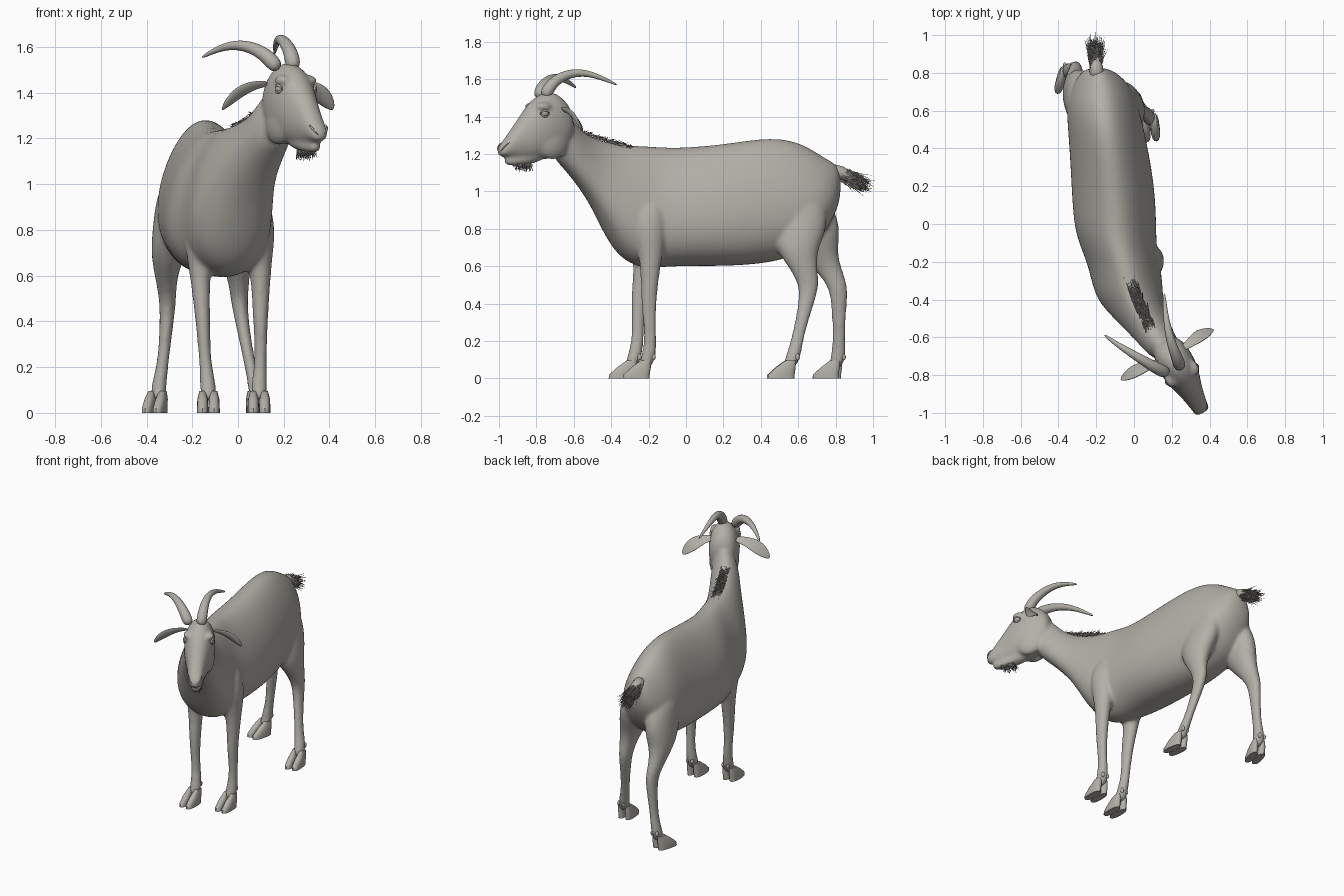
import bpy, bmesh, math, random
from mathutils import Vector, Matrix

random.seed(4)
cube = bpy.data.objects.get("Cube")
if cube:
    bpy.data.objects.remove(cube)

coat = bpy.data.materials.new("warm_grey_coat")
coat.use_nodes = True
colour = (0.45, 0.43, 0.39, 1)
coat.diffuse_color = colour
shader = next(n for n in coat.node_tree.nodes if n.type == 'BSDF_PRINCIPLED')
shader.inputs["Base Color"].default_value = colour
shader.inputs["Roughness"].default_value = 0.8


def finish(bm, name, subdivide=0, angle=None):
    """Turn a bmesh into a smooth shaded object."""
    bmesh.ops.recalc_face_normals(bm, faces=bm.faces)
    for face in bm.faces:
        face.smooth = True
    mesh = bpy.data.meshes.new(name)
    bm.to_mesh(mesh)
    bm.free()
    mesh.materials.append(coat)
    obj = bpy.data.objects.new(name, mesh)
    bpy.context.collection.objects.link(obj)
    if subdivide:
        mod = obj.modifiers.new("Subdivision", 'SUBSURF')
        mod.levels = mod.render_levels = subdivide
    if angle:
        bpy.ops.object.select_all(action='DESELECT')
        obj.select_set(True)
        bpy.context.view_layer.objects.active = obj
        bpy.ops.object.shade_smooth_by_angle(angle=math.radians(angle))
    return obj


def loft(bm, rings, seg=16, power=1.0, cup=0.0, taper=0.0):
    """Skin closed rings given as (centre, half axis a, half axis b)."""
    loops = []
    for centre, a, b in rings:
        loop = []
        for i in range(seg):
            t = math.tau * i / seg
            u, v = (math.copysign(abs(k) ** power, k) for k in (math.cos(t), math.sin(t)))
            loop.append(bm.verts.new(Vector(centre) + a * u * (1 - taper * v)
                                     + b * (v + cup * u * u)))
        loops.append(loop)
    for low, high in zip(loops, loops[1:]):
        for i in range(seg):
            j = (i + 1) % seg
            bm.faces.new((low[i], low[j], high[j], high[i]))
    bm.faces.new(loops[0])
    bm.faces.new(loops[-1])


def sweep(bm, path, widths, flat=1.0, up=(0, 0, 1), seg=12, cup=0.0):
    """Loft an ellipse along a path, squashed by flat across the up side."""
    pts = [Vector(p) for p in path]
    rings = []
    for i, p in enumerate(pts):
        tangent = (pts[min(i + 1, len(pts) - 1)] - pts[max(i - 1, 0)]).normalized()
        side = tangent.cross(Vector(up)).normalized()
        rings.append((p, side * widths[i], side.cross(tangent) * widths[i] * flat))
    loft(bm, rings, seg, cup=cup)


def blob(bm, centre, size, turn=0.0):
    matrix = (Matrix.Translation(centre) @ Matrix.Rotation(turn, 4, 'Z')
              @ Matrix.Diagonal((*size, 1)))
    bmesh.ops.create_uvsphere(bm, u_segments=16, v_segments=10, radius=1, matrix=matrix)


def hair(bm, root, direction, length, radius=0.004):
    d = Vector(direction).normalized()
    matrix = (Matrix.Translation(Vector(root) + d * length / 2)
              @ d.to_track_quat('Z', 'Y').to_matrix().to_4x4())
    bmesh.ops.create_cone(bm, cap_ends=True, segments=3, radius1=radius,
                          radius2=0.0005, depth=length, matrix=matrix)


def jitter(amount):
    return Vector([random.uniform(-amount, amount) for _ in range(3)])


# The head has its own frame: forward, sideways, height
poll = Vector((0.18, -0.66, 0))
forward = Vector((0.48, -0.88, 0)).normalized()
lateral = Vector((-forward.y, forward.x, 0))
head_turn = math.atan2(lateral.y, lateral.x)


def on_head(s, w, z):
    return poll + forward * s + lateral * w + Vector((0, 0, z))


skin = bmesh.new()

# Trunk and neck: x, middle y, backward lean, top z, bottom z, half width
trunk = [(-.195, .83, 0, 1.13, .95, .06), (-.18, .77, 0, 1.165, .82, .125),
         (-.17, .7, 0, 1.21, .72, .165), (-.165, .6, 0, 1.27, .66, .19),
         (-.14, .45, 0, 1.297, .61, .2), (-.11, .2, 0, 1.255, .595, .216),
         (-.1, -.02, 0, 1.237, .598, .214), (-.08, -.13, 0, 1.24, .59, .195),
         (-.05, -.23, .01, 1.247, .585, .185), (-.03, -.33, .01, 1.25, .63, .175),
         (0, -.41, .01, 1.262, .745, .15), (.04, -.49, .01, 1.28, .92, .12),
         (.1, -.575, .015, 1.32, 1.05, .1), (.15, -.645, .025, 1.41, 1.14, .087),
         (.19, -.7, .025, 1.46, 1.2, .07)]
rings = []
for x, y, lean, top, bottom, w in trunk:
    turn = 0.25 if y < -0.3 else 0.0
    rings.append(((x, y, (top + bottom) / 2), Vector((w, w * turn, 0)),
                  Vector((0, lean, (top - bottom) / 2))))
loft(skin, rings, seg=20, power=0.96, taper=0.27)

# Skull: distance forward, top z, bottom z, half width
skull = [(-.05, 1.43, 1.27, .06), (0, 1.5, 1.21, .09), (.07, 1.545, 1.17, .1),
         (.15, 1.52, 1.165, .098), (.21, 1.465, 1.165, .08), (.27, 1.385, 1.165, .06),
         (.33, 1.305, 1.178, .05), (.37, 1.255, 1.185, .043), (.39, 1.235, 1.195, .025)]
loft(skin, [(on_head(s, 0, (a + b) / 2), lateral * w, Vector((0, 0, (a - b) / 2)))
            for s, a, b, w in skull], power=0.93)

# Lower jaw, with a crease left below the upper lip, then brows and cheeks
sweep(skin, [on_head(.12, 0, 1.2), on_head(.22, 0, 1.175),
             on_head(.3, 0, 1.16), on_head(.355, 0, 1.162)], [.05, .045, .036, .024], .75)
for side in (-1, 1):
    blob(skin, on_head(.15, side * .068, 1.453), (.03, .045, .024), head_turn)
    blob(skin, on_head(.09, side * .05, 1.27), (.045, .1, .1), head_turn)


def leg(name, rows, yaw):
    """Loft one leg into the skin and add its cloven hoof."""
    x, y = rows[-1][:2]
    loft(skin, [((a, b, z), Vector((w, 0, 0)), Vector((0, d, 0)))
                for a, b, z, w, d in rows + [(x, y - .025, .05, .03, .036)]])
    hoof = bmesh.new()
    spin = Matrix.Rotation(yaw, 3, 'Z')
    for side in (-1, 1):
        claw = []
        for z, back, w, d in ((0, -.066, .025, .072), (.02, -.065, .025, .071),
                              (.06, -.04, .023, .052), (.095, -.015, .014, .028)):
            centre = Vector((x, y, z)) + spin @ Vector((side * .025, back, 0))
            claw.append((centre, spin @ Vector((w, 0, 0)), spin @ Vector((0, d, 0))))
        loft(hoof, claw, power=0.8)
        blob(hoof, (x + side * .018, y + .025, .115), (.01, .013, .018))
    finish(hoof, name + "_hoof", angle=40)


def stepped(rows, middle, spread, stride):
    """Mirror a leg to the other side, moving it along y as it goes down."""
    top = rows[0][2]
    return [(middle + spread * (top - z) - x, y + stride * (top - z) ** 0.85, z, w, d)
            for x, y, z, w, d in rows]


# Legs: x, y, z, half width, half depth
foreleg = [(.05, -.2, .98, .075, .11), (.075, -.2, .82, .093, .1),
           (.092, -.19, .7, .062, .075), (.1, -.19, .59, .043, .052),
           (.098, -.2, .42, .034, .043), (.1, -.195, .3, .028, .034),
           (.097, -.19, .2, .027, .033), (.092, -.2, .11, .038, .04)]
hind_leg = [(-.075, .62, 1.02, .075, .12), (-.05, .605, .82, .092, .165),
            (-.017, .59, .7, .08, .118), (.003, .622, .6, .05, .078),
            (.004, .657, .51, .039, .057), (.012, .65, .43, .033, .045),
            (.035, .617, .3, .027, .036), (.055, .593, .2, .026, .034),
            (.08, .572, .11, .036, .042)]
leg("front_left", foreleg, 0)
leg("front_right", stepped(foreleg, -.09, .06, -.085), 0)
leg("hind_left", hind_leg, .1)
leg("hind_right", stepped(hind_leg, -.35, .09, .265), -.25)

# Blend trunk, head and legs into one skin
body = finish(skin, "body", subdivide=2)
remesh = body.modifiers.new("Blend", 'REMESH')
remesh.mode = 'VOXEL'
remesh.voxel_size = 0.011
remesh.use_smooth_shade = True
relax = body.modifiers.new("Relax", 'SMOOTH')
relax.factor = 0.5
relax.iterations = 6


def horn(name, path):
    bm = bmesh.new()
    widths = [.038 - .032 * (i / (len(path) - 1)) ** 1.1 for i in range(len(path))]
    sweep(bm, path, widths, up=(.6, .35, .7))
    finish(bm, name, subdivide=2)


# Horns sweep up and back
horn("left_horn", [(.245, -.76, 1.5), (.232, -.72, 1.58), (.2, -.64, 1.628),
                   (.178, -.55, 1.638), (.165, -.46, 1.612), (.16, -.365, 1.568)])
horn("right_horn", [(.18, -.79, 1.5), (.12, -.765, 1.57), (.045, -.72, 1.605),
                    (-.03, -.675, 1.61), (-.1, -.63, 1.587), (-.16, -.585, 1.553)])

# Ears droop sideways, cupped like leaves
for name, side, reach in (("left_ear", 1, .98), ("right_ear", -1, 1.13)):
    bm = bmesh.new()
    path = [on_head(.04 - .1 * (w - .07), side * w * reach, 1.435 - 3 * (w - .07) ** 2)
            for w in (.07, .11, .16, .205, .245, .262)]
    sweep(bm, path, [.022, .028, .044, .046, .028, .006], flat=0.25,
          up=forward * 0.6 + Vector((0, 0, -.75)), cup=-1.2)
    finish(bm, name, subdivide=2)

# Eyes with lids, and nostril rims
eyes, lids, nostrils = bmesh.new(), bmesh.new(), bmesh.new()
for side in (-1, 1):
    blob(eyes, on_head(.155, side * .084, 1.417), (.016, .021, .017), head_turn)
    for rise in (-.017, .017):
        sweep(lids, [on_head(.155 + k * .03, side * (.093 - abs(k) * .008),
                             1.417 + rise * (1 - k * k)) for k in (-1, -.5, 0, .5, 1)],
              [.003, .006, .007, .006, .003], seg=8)
    sweep(nostrils, [on_head(.345, side * .041, 1.262), on_head(.365, side * .041, 1.25),
                     on_head(.38, side * .03, 1.232), on_head(.385, side * .014, 1.215)],
          [.002, .005, .005, .002], seg=8)
finish(eyes, "eyes")
finish(lids, "eyelids", subdivide=1)
finish(nostrils, "nostrils", subdivide=1)

# Beard under the chin
beard = bmesh.new()
for _ in range(110):
    root = on_head(random.uniform(.2, .29), random.uniform(-.025, .025), 1.15)
    hair(beard, root, Vector((0, .25, -1)) + jitter(.45), random.uniform(.02, .05))
finish(beard, "beard")

# Mane lying along the back of the neck
mane = bmesh.new()
start, end = Vector((.1, -.59, 1.325)), Vector((-.015, -.32, 1.242))
for _ in range(260):
    root = start.lerp(end, random.random()) + Vector((random.uniform(-.03, .03), 0, -.008))
    hair(mane, root, Vector((-.25, 1, .02)) + jitter(.25), random.uniform(.03, .06))
finish(mane, "mane")

# Tail: fleshy core and a tuft of hair
tail = bmesh.new()
spine = [Vector(p) for p in ((-.195, .77, 1.11), (-.2, .83, 1.1),
                             (-.203, .87, 1.078), (-.206, .91, 1.05))]
sweep(tail, spine, [.04, .035, .028, .01])
for _ in range(320):
    root = spine[1].lerp(spine[3], random.random()) + jitter(.03)
    hair(tail, root, Vector((0, 1, -.5)) + jitter(.4), random.uniform(.05, .1))
finish(tail, "tail")
